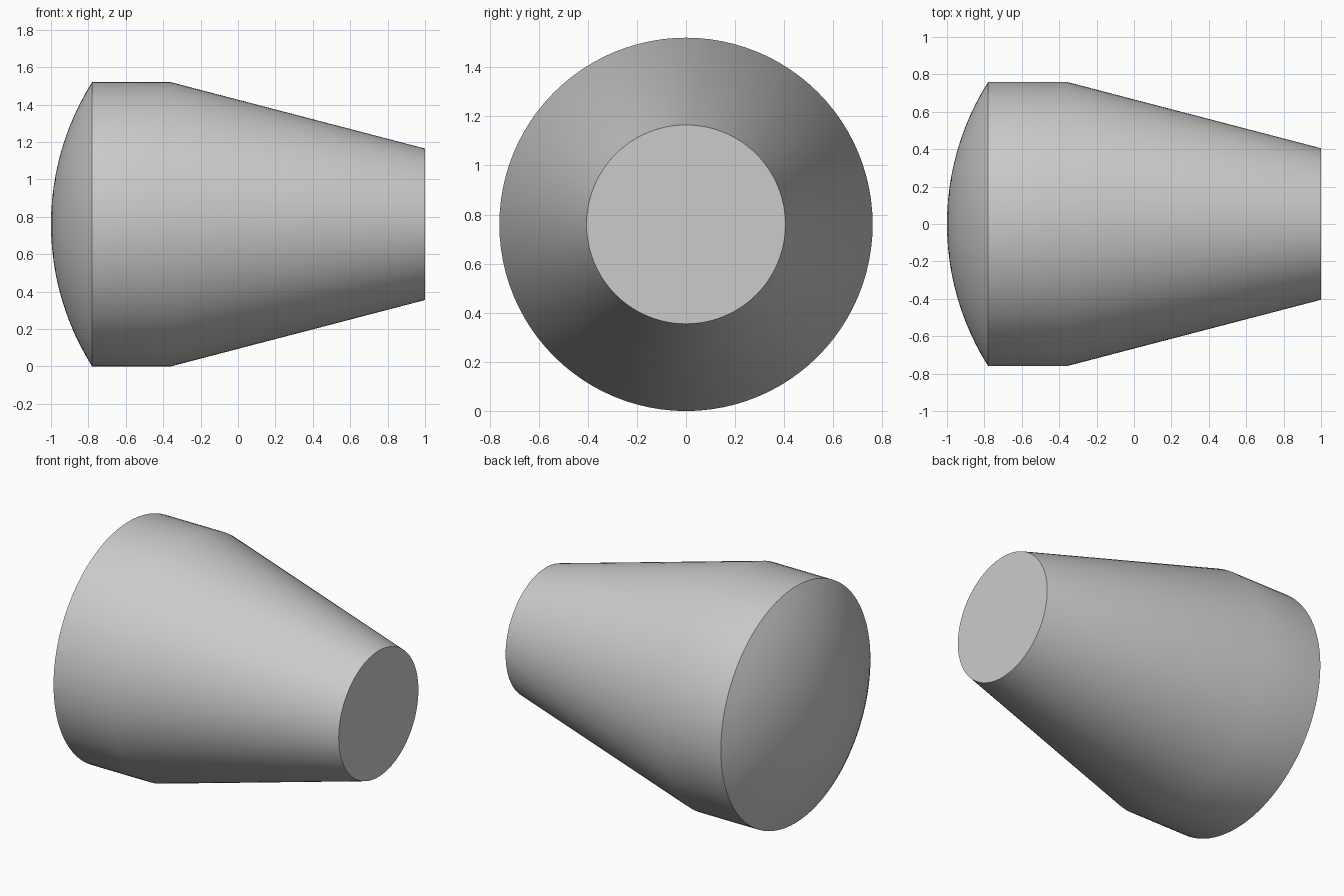
import bpy
import math

cube = bpy.data.objects.get("Cube")
if cube:
    bpy.data.objects.remove(cube, do_unlink=True)

SIDES = 96
RADIUS = 0.76       # widest part of the body
RIM_X = -0.78       # where the dome meets the body
SAG = 0.22          # how far the dome bulges

# One plain grey for the whole body
grey = bpy.data.materials.new("plain_grey")
grey.use_nodes = True
colour = (0.6, 0.6, 0.6, 1.0)
grey.diffuse_color = colour
grey.node_tree.nodes["Principled BSDF"].inputs["Base Color"].default_value = colour

# Profile of (x, radius): spherical dome, short cylinder, long taper
sphere = (RADIUS ** 2 + SAG ** 2) / (2 * SAG)
half_angle = math.asin(RADIUS / sphere)
STEPS = 12
profile = []
for i in range(1, STEPS + 1):
    a = half_angle * i / STEPS
    profile.append((-1 + sphere * (1 - math.cos(a)), sphere * math.sin(a)))
profile += [(-0.36, RADIUS), (1.0, 0.405)]

# Rings of vertices around the x axis, closed by the dome tip and the flat end
verts = [(x, r * math.cos(t), RADIUS + r * math.sin(t))
         for x, r in profile
         for t in (2 * math.pi * k / SIDES for k in range(SIDES))]
tip = len(verts)
verts.append((-1, 0, RADIUS))
faces = []
for ring in range(len(profile) - 1):
    for k in range(SIDES):
        n = (k + 1) % SIDES
        a, b = ring * SIDES, (ring + 1) * SIDES
        faces.append((a + k, a + n, b + n, b + k))
faces += [(tip, (k + 1) % SIDES, k) for k in range(SIDES)]
faces.append(tuple(range(tip - SIDES, tip)))

mesh = bpy.data.meshes.new("tapered_body")
mesh.from_pydata(verts, [], faces)
mesh.materials.append(grey)
body = bpy.data.objects.new("tapered_body", mesh)
bpy.context.collection.objects.link(body)

# Make normals point outward, then smooth while keeping the rims sharp
bpy.context.view_layer.objects.active = body
body.select_set(True)
bpy.ops.object.mode_set(mode="EDIT")
bpy.ops.mesh.select_all(action="SELECT")
bpy.ops.mesh.normals_make_consistent(inside=False)
bpy.ops.object.mode_set(mode="OBJECT")
bpy.ops.object.shade_smooth_by_angle(angle=math.radians(30))
